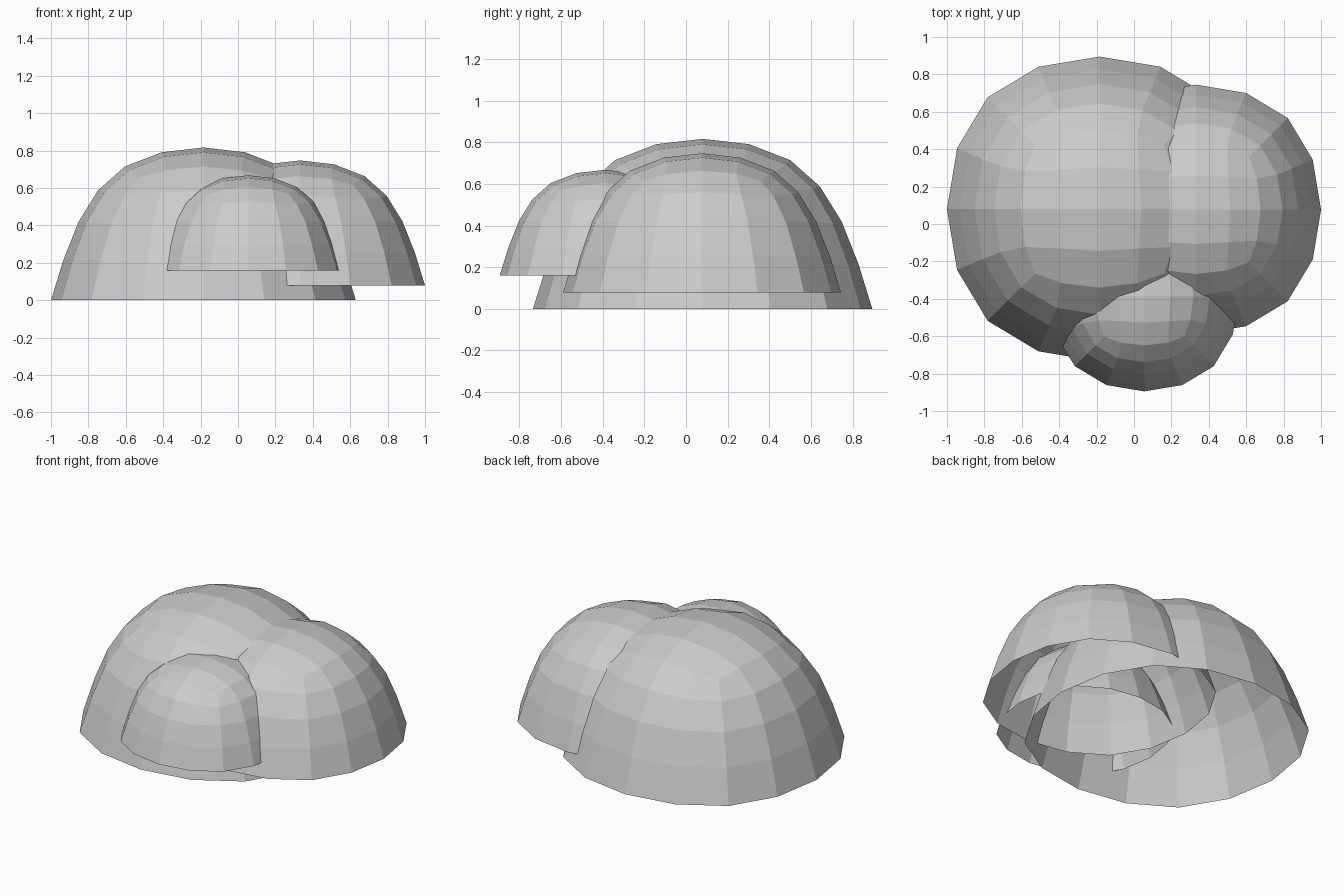
import bpy, bmesh

if "Cube" in bpy.data.objects:
    bpy.data.objects.remove(bpy.data.objects["Cube"])


def dome(name, x, y, z, radius, taper=0.67):
    """Open-bottomed tapered box, rounded into a faceted shell."""
    a = radius / 0.9375          # subdivision shrinks the rim by this factor
    bm = bmesh.new()
    corners = ((-1, -1), (1, -1), (1, 1), (-1, 1))
    low = [bm.verts.new((a * i, a * j, 0)) for i, j in corners]
    high = [bm.verts.new((a * taper * i, a * taper * j, a)) for i, j in corners]
    bm.faces.new(high)
    for k in range(4):
        n = (k + 1) % 4
        bm.faces.new((low[k], low[n], high[n], high[k]))
    mesh = bpy.data.meshes.new(name)
    bm.to_mesh(mesh)
    bm.free()
    obj = bpy.data.objects.new(name, mesh)
    obj.location = (x, y, z)
    bpy.context.collection.objects.link(obj)
    sub = obj.modifiers.new("rounding", 'SUBSURF')
    sub.levels = sub.render_levels = 2
    sub.use_limit_surface = False
    return obj


# Three overlapping hollow mounds of a bush
dome("large_mound", -0.185, 0.08, 0.0, 0.815)
dome("medium_mound", 0.332, 0.077, 0.078, 0.668)
dome("small_mound", 0.055, -0.388, 0.16, 0.507)
